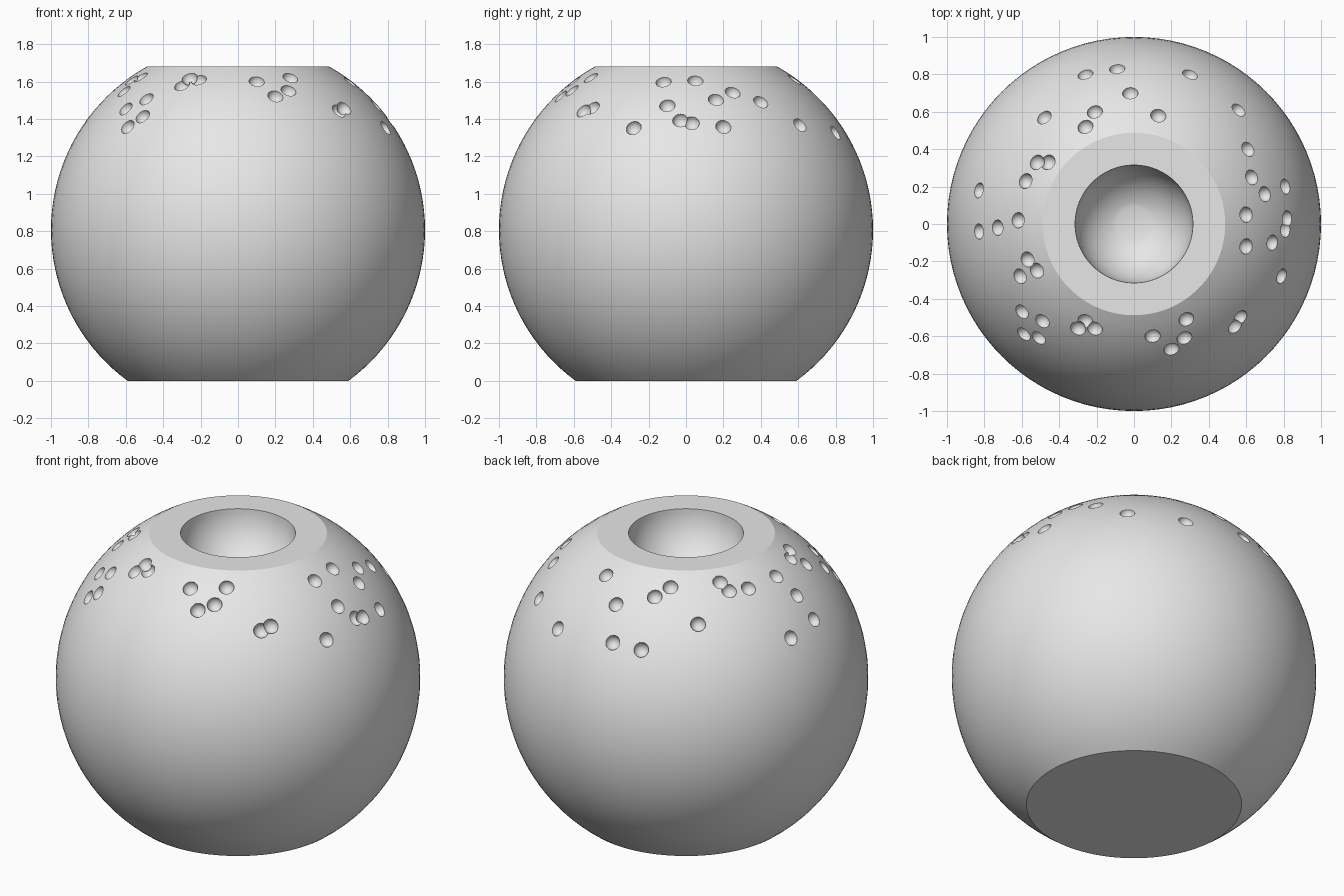
import bpy, bmesh, math
from mathutils import Vector

if "Cube" in bpy.data.objects:
    bpy.data.objects.remove(bpy.data.objects["Cube"], do_unlink=True)

CENTRE = Vector((0, 0, 0.807))   # centre of the round body
TOP = 1.68
HOLE = 0.315                     # radius of the cup in the top
PIT = 0.042                      # radius of the small dimples
SIDES = 96

# Dimple positions as plan coordinates, projected onto the round body
PITS = [(-.26, .8), (-.09, .83), (-.02, .7), (.3, .8), (.56, .61), (-.48, .57),
        (-.21, .6), (-.26, .52), (.13, .58), (.61, .4), (.63, .25), (.7, .16),
        (.81, .2), (.6, .05), (.82, .03), (.81, -.03), (.74, -.1), (.6, -.12),
        (.79, -.28), (.57, -.5), (.54, -.55), (.28, -.51), (.27, -.61),
        (.2, -.67), (.1, -.6), (-.21, -.56), (-.26, -.52), (-.3, -.56),
        (-.49, -.52), (-.51, -.61), (-.59, -.59), (-.6, -.47), (-.61, -.28),
        (-.52, -.25), (-.57, -.19), (-.73, -.02), (-.83, -.04), (-.62, .02),
        (-.83, .18), (-.58, .23), (-.52, .33), (-.46, .33)]


def arc(radius, height, start, end, steps):
    """Profile points (r, z) along a circle centred on the axis."""
    angles = [start + (end - start) * i / steps for i in range(steps + 1)]
    return [(radius * math.cos(a), height + radius * math.sin(a)) for a in angles]


def add_object(name, bm):
    bmesh.ops.recalc_face_normals(bm, faces=bm.faces)
    mesh = bpy.data.meshes.new(name)
    bm.to_mesh(mesh)
    bm.free()
    obj = bpy.data.objects.new(name, mesh)
    bpy.context.collection.objects.link(obj)
    return obj


def lathe(name, profile):
    """Closed turned solid: rings joined by quads, with flat end caps."""
    bm = bmesh.new()
    turns = [math.tau * i / SIDES for i in range(SIDES)]
    rings = [[bm.verts.new((r * math.cos(t), r * math.sin(t), z)) for t in turns]
             for r, z in profile]
    for lower, upper in zip(rings, rings[1:]):
        for i in range(SIDES):
            j = (i + 1) % SIDES
            bm.faces.new((lower[i], lower[j], upper[j], upper[i]))
    bm.faces.new(rings[0])
    bm.faces.new(rings[-1])
    return add_object(name, bm)


def dimple_cutter(name, places):
    """Small spheres sitting on the shoulder of the body."""
    bm = bmesh.new()
    for x, y in places:
        outward = Vector((x, y, math.sqrt(1 - x * x - y * y)))
        made = bmesh.ops.create_uvsphere(bm, u_segments=20, v_segments=12, radius=PIT)
        bmesh.ops.translate(bm, verts=made["verts"], vec=CENTRE + outward)
    cutter = add_object(name, bm)
    cutter.hide_render = True
    return cutter


# Round body with flat base, flat top and a rounded cup with a small flat floor
low = -math.asin(CENTRE.z)
high = math.asin(TOP - CENTRE.z)
profile = arc(1, CENTRE.z, low, 0, 18) + arc(1, CENTRE.z, 0, high, 20)[1:]
profile += arc(HOLE, TOP, 0, -math.acos(0.09 / HOLE), 14)
body = lathe("round_body", profile)

grey = bpy.data.materials.new("light_grey")
grey.use_nodes = True
grey.diffuse_color = (0.8, 0.8, 0.8, 1)
grey.node_tree.nodes["Principled BSDF"].inputs["Base Color"].default_value = (0.8, 0.8, 0.8, 1)
body.data.materials.append(grey)

# Neighbouring dimples overlap, so alternate ones are cut in two passes
cutters = [dimple_cutter("dimple_cutter", PITS[start::2]) for start in range(2)]
for cutter in cutters:
    cut = body.modifiers.new("dimples", "BOOLEAN")
    cut.operation = "DIFFERENCE"
    cut.solver = "MANIFOLD"
    cut.object = cutter

# Bake the cuts so the shading can be set on the finished faces
depsgraph = bpy.context.evaluated_depsgraph_get()
carved = bpy.data.meshes.new_from_object(body.evaluated_get(depsgraph))
body.modifiers.clear()
body.data = carved
for cutter in cutters:
    bpy.data.objects.remove(cutter, do_unlink=True)

# Smooth curves with crisp rims
carved.shade_smooth()
carved.set_sharp_from_angle(angle=math.radians(22))
